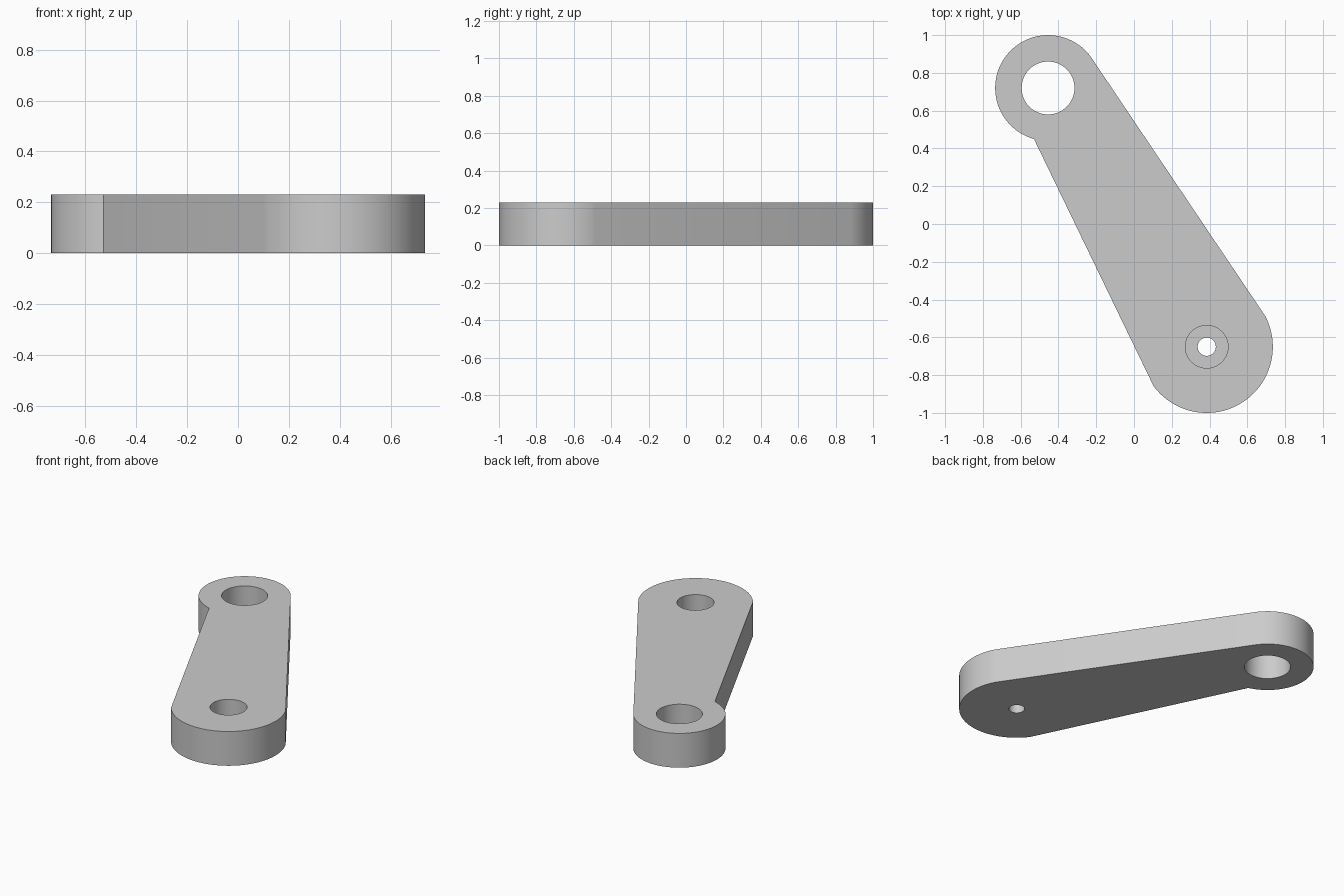
import bpy, bmesh
from math import radians, cos, sin

cube = bpy.data.objects.get("Cube")
if cube:
    bpy.data.objects.remove(cube)

THICK = 0.23
WIDE_END = (0.385, -0.65)
RING_END = (-0.455, 0.72)

grey = bpy.data.materials.new("plain grey")
grey.use_nodes = True
grey.diffuse_color = (0.6, 0.6, 0.6, 1)
grey.node_tree.nodes["Principled BSDF"].inputs["Base Color"].default_value = (0.6, 0.6, 0.6, 1)


def arc(centre, radius, start, end, steps):
    """Points along an arc, angles in degrees."""
    angles = [radians(start + (end - start) * i / steps) for i in range(steps + 1)]
    return [(centre[0] + radius * cos(a), centre[1] + radius * sin(a)) for a in angles]


def prism(name, outline, bottom, top):
    """Solid made by raising a flat outline."""
    bm = bmesh.new()
    base = bm.faces.new([bm.verts.new((x, y, bottom)) for x, y in outline])
    raised = bmesh.ops.extrude_face_region(bm, geom=[base])["geom"]
    verts = [g for g in raised if isinstance(g, bmesh.types.BMVert)]
    bmesh.ops.translate(bm, verts=verts, vec=(0, 0, top - bottom))
    bmesh.ops.recalc_face_normals(bm, faces=bm.faces)
    mesh = bpy.data.meshes.new(name)
    bm.to_mesh(mesh)
    bm.free()
    mesh.materials.append(grey)
    obj = bpy.data.objects.new(name, mesh)
    bpy.context.collection.objects.link(obj)
    return obj


# Arm: two rounded ends joined by straight flanks
outline = arc(WIDE_END, 0.35, -143.6, 27.6, 64) + arc(RING_END, 0.28, 35.4, 254.5, 72)
arm = prism("lever_arm", outline, 0, THICK)
bpy.context.view_layer.objects.active = arm
arm.select_set(True)

# Shaft hole, screw hole and flat-bottomed screw head recess
holes = [("shaft_hole", RING_END, 0.14, -0.1),
         ("screw_hole", WIDE_END, 0.048, -0.1),
         ("screw_head_recess", WIDE_END, 0.113, 0.08)]
for name, centre, radius, bottom in holes:
    cutter = prism(name + "_cutter", arc(centre, radius, 0, 354.375, 63), bottom, THICK + 0.1)
    cutter.hide_render = True
    cut = arm.modifiers.new(name, "BOOLEAN")
    cut.operation = "DIFFERENCE"
    cut.solver = "EXACT"
    cut.object = cutter
    bpy.ops.object.modifier_apply(modifier=cut.name)
    bpy.data.objects.remove(cutter)

bpy.ops.object.shade_smooth_by_angle(angle=radians(20))
